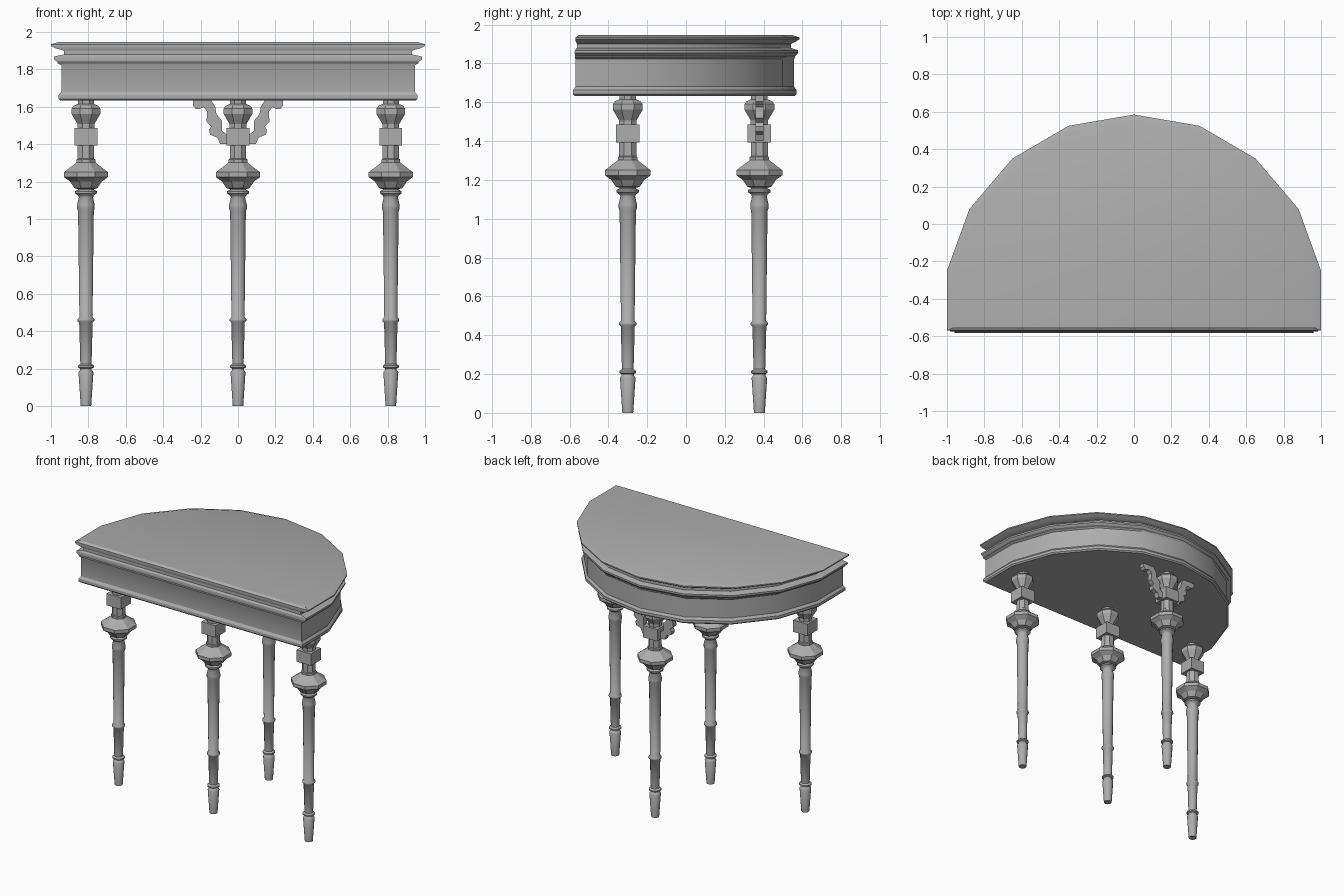
import bpy, bmesh, math

if "Cube" in bpy.data.objects:
    bpy.data.objects.remove(bpy.data.objects["Cube"])

# Mid-grey finish shared by every part
GREY = bpy.data.materials.new("grey_finish")
GREY.diffuse_color = (.42, .42, .42, 1)
GREY.use_nodes = True
GREY.node_tree.nodes["Principled BSDF"].inputs["Base Color"].default_value = GREY.diffuse_color


def finish(bm, name, angle=None):
    bmesh.ops.recalc_face_normals(bm, faces=bm.faces[:])
    me = bpy.data.meshes.new(name)
    bm.to_mesh(me)
    bm.free()
    me.materials.append(GREY)
    if angle:
        me.shade_smooth()
        for p in me.polygons:
            p.use_smooth = len(p.vertices) == 4    # caps stay flat
        me.set_sharp_from_angle(angle=math.radians(angle))
    ob = bpy.data.objects.new(name, me)
    bpy.context.collection.objects.link(ob)
    return ob


def loft(bm, rings):
    """Skin a stack of closed rings and cap both ends."""
    vs = [[bm.verts.new(p) for p in r] for r in rings]
    n = len(vs[0])
    for a, b in zip(vs, vs[1:]):
        for i in range(n):
            j = (i + 1) % n
            bm.faces.new((a[i], a[j], b[j], b[i]))
    bm.faces.new(vs[0][::-1])
    bm.faces.new(vs[-1])


def turned(name, profile, sides, x, y, angle=None):
    bm = bmesh.new()
    k = 1 / math.cos(math.pi / sides)      # radius measured across the flats
    rings = []
    for r, z in profile:
        rings.append([(x + r * k * math.cos((i + .5) * math.tau / sides),
                       y + r * k * math.sin((i + .5) * math.tau / sides), z)
                      for i in range(sides)])
    loft(bm, rings)
    return finish(bm, name, angle)


# Half-round table outline, lofted through the moulding profile
ARC = [(1, -.25), (.88, .08), (.65, .35), (.35, .525), (0, .585)]


def outline(hw, front, back, z):
    s = (back + .57) / (.585 + .57)
    right = [(x * hw, -.57 + (y + .57) * s, z) for x, y in ARC]
    left = [(-x, y, z) for x, y, z in right[-2::-1]]
    return [(hw, front, z)] + right + left + [(-hw, front, z)]


APRON = [(.95, -.572, .56, 1.632), (.96, -.582, .57, 1.642), (.96, -.582, .57, 1.662),
         (.945, -.57, .557, 1.68), (.945, -.57, .557, 1.823),
         (.965, -.574, .562, 1.833), (.965, -.57, .562, 1.838), (.985, -.574, .578, 1.855),
         (.985, -.572, .578, 1.868), (.93, -.562, .54, 1.88), (.93, -.562, .54, 1.905)]
TOP = [(.93, -.562, .54, 1.9), (.975, -.568, .565, 1.912), (1, -.57, .585, 1.925),
       (1, -.57, .585, 1.934), (.96, -.552, .55, 1.946)]
for name, layers in (("apron", APRON), ("table_top", TOP)):
    bm = bmesh.new()
    loft(bm, [outline(*l) for l in layers])
    finish(bm, name, 24)

# Legs: smooth turned shaft, faceted head, square block
SHAFT = [(.028, 0), (.04, .18), (.036, .187), (.031, .192), (.031, .2), (.043, .206),
         (.043, .216), (.03, .225), (.036, .445), (.045, .454), (.045, .464), (.035, .475),
         (.042, 1.04), (.047, 1.055), (.047, 1.075), (.038, 1.115), (.042, 1.125),
         (.058, 1.137), (.058, 1.148), (.042, 1.157), (.042, 1.17)]
COLLAR = [(.045, 1.16), (.062, 1.165), (.085, 1.2), (.118, 1.224), (.118, 1.25),
          (.085, 1.275), (.055, 1.298), (.05, 1.303), (.05, 1.318), (.044, 1.322),
          (.044, 1.4)]
VASE = [(.045, 1.475), (.045, 1.507), (.077, 1.562), (.077, 1.59), (.066, 1.605),
        (.043, 1.615), (.043, 1.64)]
LEGS = {"front_left_leg": (-.813, -.3), "front_middle_leg": (0, -.3),
        "front_right_leg": (.817, -.3), "back_leg": (0, .378)}
for name, (x, y) in LEGS.items():
    turned(name + "_shaft", SHAFT, 16, x, y, 50)
    turned(name + "_collar", COLLAR, 8, x, y)
    turned(name + "_block", [(.061, 1.394), (.061, 1.485)], 4, x, y)
    turned(name + "_vase", VASE, 8, x, y)

# Scrolled brackets on either side of the back leg
SCROLL = [(.05, 1.40), (.095, 1.40), (.11, 1.435), (.148, 1.45), (.155, 1.475),
          (.143, 1.495), (.17, 1.52), (.165, 1.55), (.165, 1.575), (.185, 1.598),
          (.205, 1.588), (.225, 1.588), (.241, 1.605), (.241, 1.636), (.145, 1.636),
          (.122, 1.6), (.115, 1.56), (.085, 1.525), (.085, 1.47), (.05, 1.445)]
for name, s in (("left_bracket", -1), ("right_bracket", 1)):
    bm = bmesh.new()
    loft(bm, [[(s * x, y, z) for x, z in SCROLL] for y in (.358, .398)])
    finish(bm, name)
